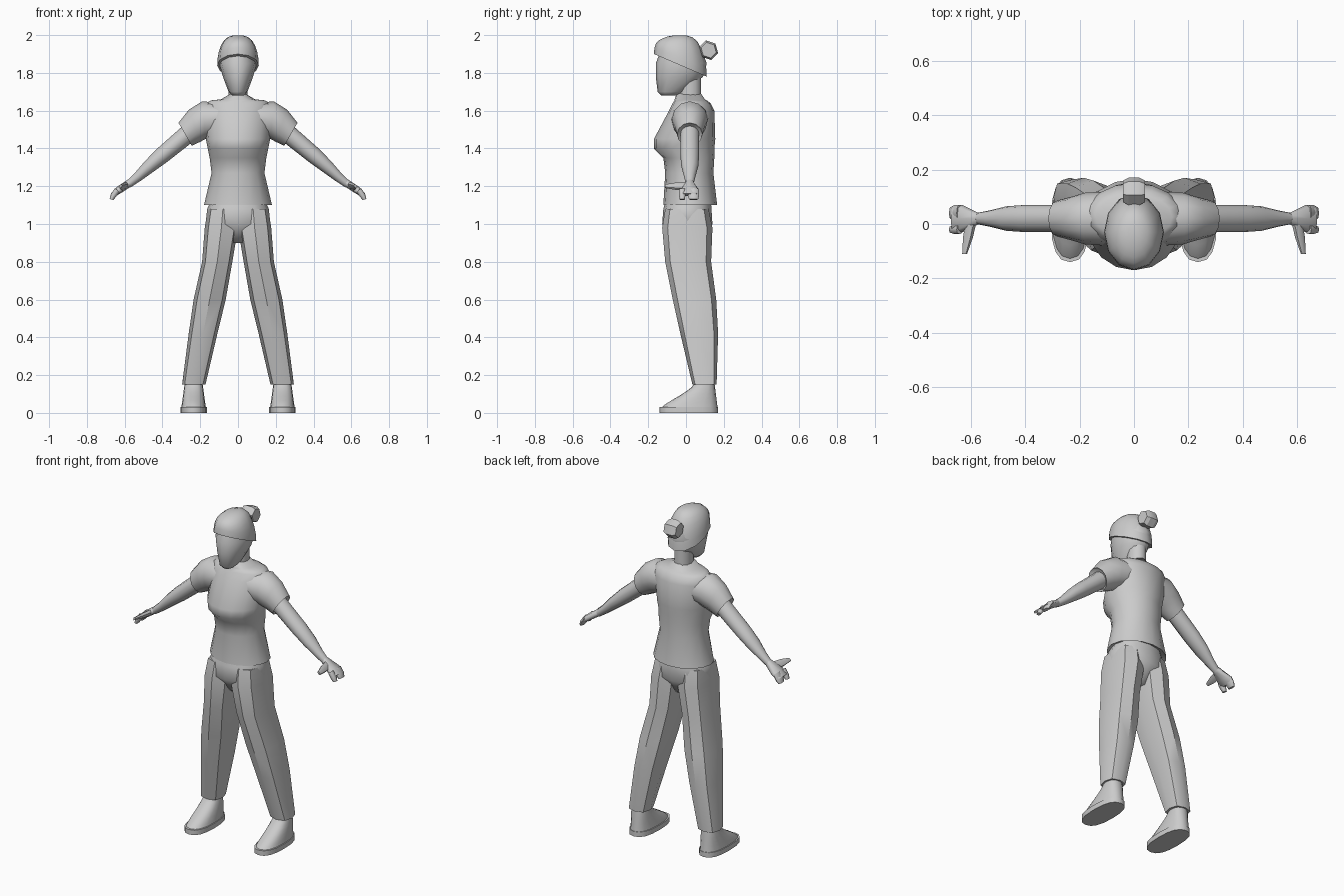
import bpy, bmesh, math
from mathutils import Vector

if "Cube" in bpy.data.objects:
    bpy.data.objects.remove(bpy.data.objects["Cube"], do_unlink=True)

grey = bpy.data.materials.new("plain_grey")
grey.use_nodes = True
colour = (0.6, 0.6, 0.6, 1)
grey.diffuse_color = colour
grey.node_tree.nodes["Principled BSDF"].inputs["Base Color"].default_value = colour


def rounded(value, power):
    return math.copysign(abs(value) ** (2 / power), value)


def loft(name, rings, sides=12, power=2, mirror=False, angle=60):
    """Skin rings given as (centre, half axis u, half axis v), capped at both ends."""
    bm = bmesh.new()
    loops = []
    for centre, u, v in rings:
        loop = []
        for i in range(sides):
            turn = math.tau * i / sides
            across = Vector(u) * rounded(math.cos(turn), power)
            along = Vector(v) * rounded(math.sin(turn), power)
            loop.append(bm.verts.new(Vector(centre) + across + along))
        loops.append(loop)
    for lower, upper in zip(loops, loops[1:]):
        for i in range(sides):
            bm.faces.new((lower[i - 1], lower[i], upper[i], upper[i - 1]))
    bm.faces.new(loops[0])
    bm.faces.new(loops[-1])
    bmesh.ops.recalc_face_normals(bm, faces=bm.faces)
    mesh = bpy.data.meshes.new(name)
    bm.to_mesh(mesh)
    bm.free()
    mesh.materials.append(grey)
    part = bpy.data.objects.new(name, mesh)
    bpy.context.collection.objects.link(part)
    bpy.ops.object.select_all(action="DESELECT")
    part.select_set(True)
    bpy.context.view_layer.objects.active = part
    bpy.ops.object.shade_smooth_by_angle(angle=math.radians(angle))
    if mirror:
        part.modifiers.new("mirror", "MIRROR")


def level(z, middle, half, front, back, drop=0):
    """Horizontal ring reaching from front to back, dropping towards the back."""
    return ((middle, (front + back) / 2, z), (half, 0, 0), (0, (back - front) / 2, -drop))


def body(z, half, front, back):
    """Horizontal ring on the centre line."""
    return level(z, 0, half, front, back)


def limb(x, z, wide, thick, lean, y=.02):
    """Ring across an arm: wide along y, thick across, leaning in degrees."""
    tilt = math.radians(lean)
    return ((x, y, z), (0, wide, 0), (math.sin(tilt) * thick, 0, math.cos(tilt) * thick))


# Head and neck
loft("head", [
    body(1.68, .03, -.13, -.05), body(1.7, .05, -.15, 0), body(1.78, .08, -.16, .09),
    body(1.85, .1, -.16, .11), body(1.93, .08, -.13, .08)])
loft("neck", [body(1.63, .05, -.04, .08), body(1.78, .05, -.04, .08)])

# Hair dome, its rim tilted down to the nape
dome = []
for step in range(7):
    rise = math.radians(step * 14)
    spread = math.cos(rise) ** .7
    dome.append(level(1.84 + .16 * math.sin(rise), 0, .11 * spread,
                      -.03 - .14 * spread, -.03 + .14 * spread, .06 * math.cos(rise) ** 3))
loft("hair", dome, angle=50)

# Bun: a bevelled hexagonal block
loft("hair_bun", [((x, .12, 1.92), (0, size, -size / 3), (0, size / 4, size))
                  for x, size in ((-.04, .04), (-.02, .05), (.02, .05), (.04, .04))],
     sides=6, angle=25)

# Shirt with sleeves
loft("shirt", [
    body(1.12, .15, -.1, .13), body(1.1, .18, -.12, .165), body(1.27, .14, -.11, .145),
    body(1.35, .15, -.12, .15), body(1.4, .16, -.17, .15), body(1.45, .17, -.17, .155),
    body(1.6, .18, -.09, .15), body(1.64, .17, -.07, .13), body(1.655, .14, -.06, .11),
    body(1.66, .09, -.06, .1), body(1.69, .04, -.05, .08)], sides=16)
loft("sleeves", [
    limb(.09, 1.56, .1, .08, 0), limb(.18, 1.55, .095, .1, 5), limb(.23, 1.52, .08, .09, 20),
    limb(.28, 1.475, .067, .07, 30), limb(.27, 1.48, .055, .06, 30)], mirror=True, angle=50)

# Arms and hands
loft("arms", [
    limb(.25, 1.49, .05, .05, 35), limb(.4, 1.365, .05, .044, 38), limb(.47, 1.305, .045, .036, 38),
    limb(.53, 1.25, .03, .026, 38), limb(.58, 1.21, .02, .02, 38)], mirror=True)
loft("palms", [
    limb(.57, 1.22, .02, .02, 36), limb(.63, 1.18, .05, .02, 45), limb(.66, 1.155, .05, .015, 60)],
    sides=8, power=2.6, mirror=True)
for name, y, wide in (("index_fingers", -.02, .017), ("other_fingers", .04, .03)):
    loft(name, [limb(.64, 1.18, wide, .015, 50, y), limb(.66, 1.15, wide, .015, 60, y),
                limb(.67, 1.13, wide * .8, .01, 75, y)], sides=8, power=2.6, mirror=True)
loft("thumbs", [((.6 + reach / 5, -reach, 1.2), (size, 0, -size / 2), (0, 0, size))
                for reach, size in ((0, .02), (.05, .018), (.11, .009))],
     sides=6, mirror=True)

# Trousers
loft("trouser_seat", [
    body(1.15, .13, -.1, .13), body(1.08, .163, -.12, .135), body(1, .172, -.126, .14),
    body(.9, .05, -.05, .07)], power=2.4)
loft("trouser_legs", [
    level(1.08, .08, .08, -.11, .12), level(.98, .088, .088, -.126, .14),
    level(.8, .11, .08, -.11, .133), level(.6, .15, .085, -.07, .16),
    level(.42, .185, .076, -.03, .17), level(.15, .234, .062, .034, .162)],
    sides=8, power=2.8, mirror=True, angle=38)

# Shoes: flat sole, and an upper whose toe draws back as it rises to the ankle
loft("shoe_soles", [level(z, .235, .07, -.14, .17) for z in (0, .03)],
     sides=16, power=2.5, mirror=True)
uppers = []
for step in range(8):
    rise = step / 7
    toe = math.sin(rise * math.pi / 2) ** 1.4
    uppers.append(level(.02 + .16 * rise, .235, .066 - .022 * rise,
                        -.137 + .19 * toe, .168 - .02 * rise))
loft("shoe_uppers", uppers, sides=16, power=2.4, mirror=True)
